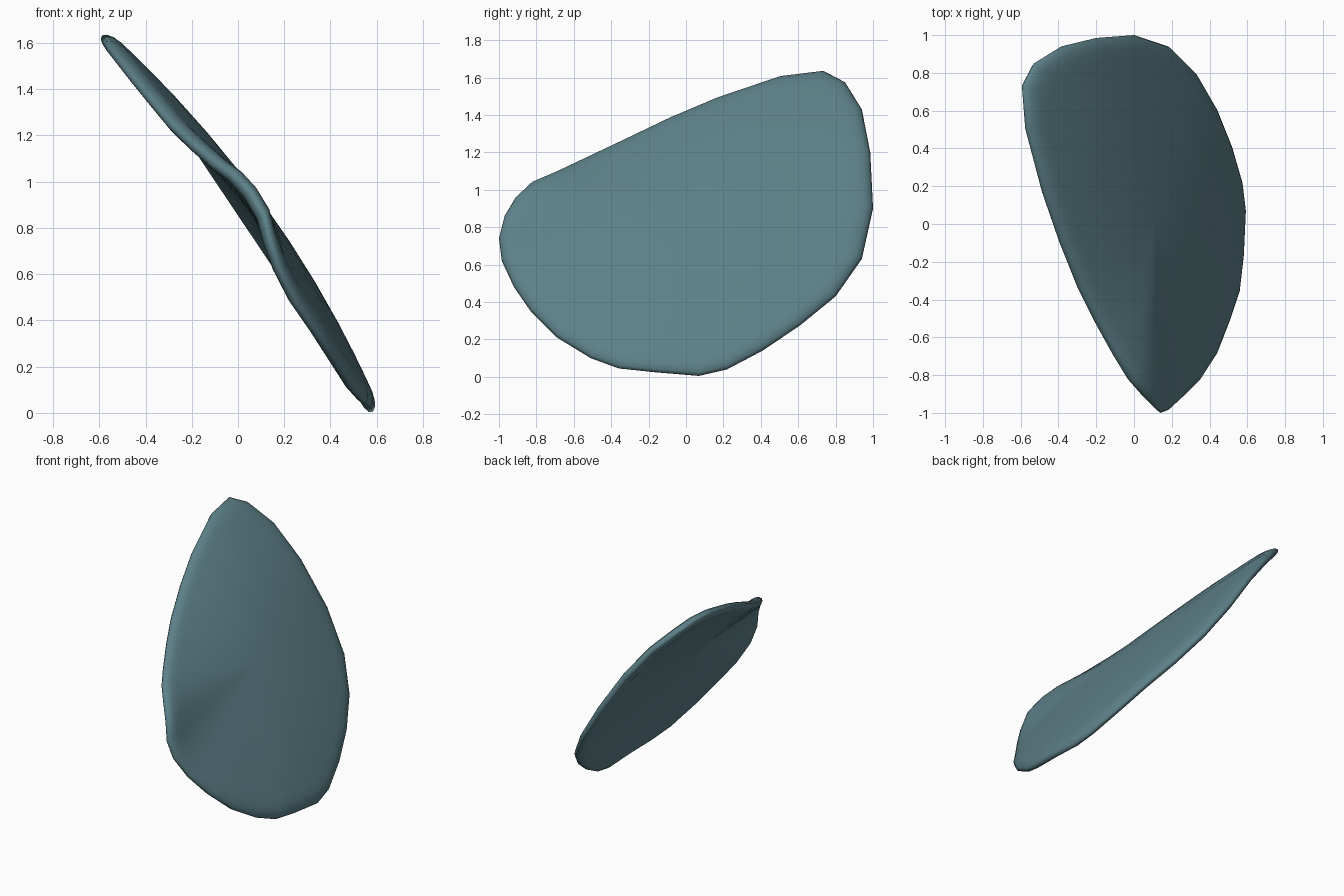
import bpy, bmesh, math
from mathutils import Vector

if "Cube" in bpy.data.objects:
    bpy.data.objects.remove(bpy.data.objects["Cube"])

# Rim of the curved blade (x, y, z), starting at the front tip
RIM = [(0.14, -1.0, 0.74), (0.18, -0.985, 0.62), (0.25, -0.92, 0.48), (0.34, -0.83, 0.35),
       (0.43, -0.69, 0.21), (0.50, -0.51, 0.10), (0.55, -0.36, 0.045), (0.572, -0.17, 0.025),
       (0.583, 0.07, 0.005), (0.565, 0.22, 0.04), (0.51, 0.41, 0.14), (0.43, 0.61, 0.275),
       (0.32, 0.80, 0.43), (0.18, 0.94, 0.63), (0.0, 1.0, 0.90), (-0.20, 0.985, 1.20),
       (-0.385, 0.94, 1.43), (-0.53, 0.85, 1.575), (-0.588, 0.74, 1.633), (-0.57, 0.51, 1.605),
       (-0.48, 0.17, 1.49), (-0.39, -0.09, 1.38), (-0.29, -0.34, 1.26), (-0.20, -0.52, 1.175),
       (-0.10, -0.70, 1.09), (-0.02, -0.83, 1.035), (0.05, -0.91, 0.96), (0.11, -0.97, 0.86)]
RINGS = [0.2, 0.4, 0.6, 0.75, 0.87, 0.93, 0.965, 0.99]
HALF = 0.034      # half thickness
DOME = 0.105      # height of the dome at the centre
centre = Vector((0.0, 0.03, 0.82))
normal = Vector((0.81, 0.0, 0.587)).normalized()


def half_thickness(r):
    """Constant thickness with a rounded edge."""
    k = max(0.0, (r - 0.92) / 0.08)
    return HALF * math.sqrt(max(0.0, 1 - k * k))


def surface_point(b, r, side):
    d = Vector(b) - centre
    h = d.dot(normal)
    flat = d - normal * h
    height = DOME * (1 - r * r) + h * r * r
    return centre + flat * r + normal * (height + side * half_thickness(r))


bm = bmesh.new()
n = len(RIM)
rim = [bm.verts.new(b) for b in RIM]

# Upper and lower skins share the rim
for side in (1, -1):
    hub = bm.verts.new(centre + normal * (DOME + side * HALF))
    loops = [[bm.verts.new(surface_point(b, r, side)) for b in RIM] for r in RINGS] + [rim]
    for i in range(n):
        j = (i + 1) % n
        bm.faces.new((hub, loops[0][i], loops[0][j]))
        for a, c in zip(loops, loops[1:]):
            bm.faces.new((a[i], c[i], c[j], a[j]))
bmesh.ops.recalc_face_normals(bm, faces=bm.faces)
for f in bm.faces:
    f.smooth = True

mesh = bpy.data.meshes.new("curved_blade")
bm.to_mesh(mesh)
bm.free()
blade = bpy.data.objects.new("curved_blade", mesh)
bpy.context.collection.objects.link(blade)

# Slate teal colour
mat = bpy.data.materials.new("slate_teal")
mat.diffuse_color = (0.11, 0.22, 0.25, 1)
mat.use_nodes = True
mat.node_tree.nodes["Principled BSDF"].inputs["Base Color"].default_value = mat.diffuse_color
mesh.materials.append(mat)
